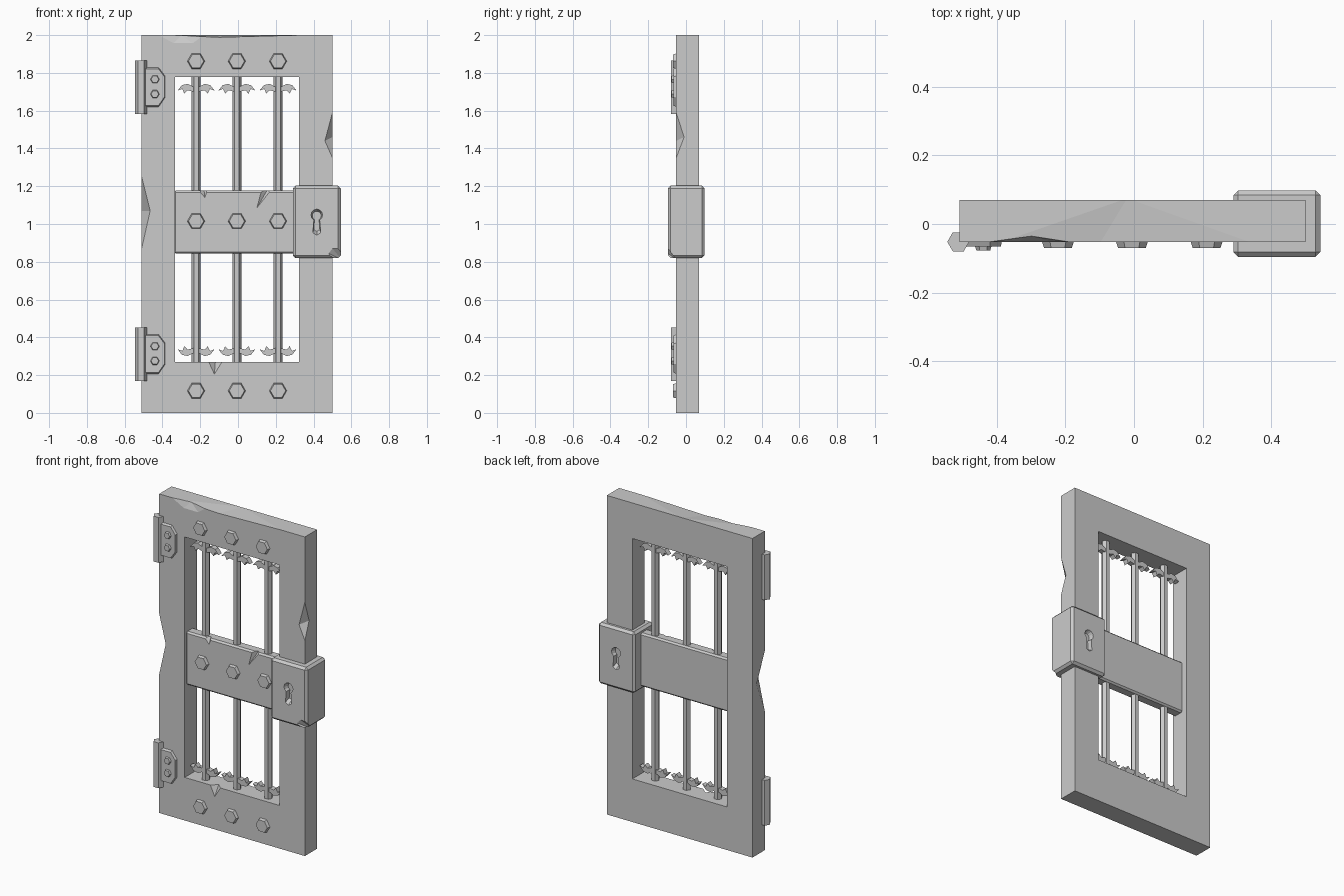
import bpy, bmesh
from math import sin, cos, pi
from mathutils import Vector

if "Cube" in bpy.data.objects:
    bpy.data.objects.remove(bpy.data.objects["Cube"])

FRONT, BACK = -0.052, 0.07


def add(name, bm):
    bmesh.ops.recalc_face_normals(bm, faces=bm.faces)
    me = bpy.data.meshes.new(name)
    bm.to_mesh(me)
    bm.free()
    ob = bpy.data.objects.new(name, me)
    bpy.context.collection.objects.link(ob)
    return ob


def prism(name, pts, y0, y1, taper=1.0):
    """Extrude an (x, z) outline from y0 to y1, scaling the y1 end."""
    bm = bmesh.new()
    n = len(pts)
    cx, cz = sum(p[0] for p in pts) / n, sum(p[1] for p in pts) / n
    a = [bm.verts.new((x, y0, z)) for x, z in pts]
    b = [bm.verts.new((cx + (x - cx) * taper, y1, cz + (z - cz) * taper)) for x, z in pts]
    bm.faces.new(a)
    bm.faces.new(b[::-1])
    for i in range(n):
        j = (i + 1) % n
        bm.faces.new((a[i], b[i], b[j], a[j]))
    return add(name, bm)


def rect(x0, x1, z0, z1):
    return [(x0, z0), (x1, z0), (x1, z1), (x0, z1)]


def ngon(x, z, r, n=6):
    return [(x + r * cos(2 * pi * i / n), z + r * sin(2 * pi * i / n)) for i in range(n)]


def rod(name, x, y, z0, z1, r, n=6):
    bm = bmesh.new()
    bmesh.ops.create_cone(bm, cap_ends=True, segments=n, radius1=r, radius2=r, depth=z1 - z0)
    ob = add(name, bm)
    bm = bmesh.new()
    bm.from_mesh(ob.data)
    ring = sorted(ngon(0, 0, r, n))
    rings = {}
    for v in bm.verts:          # put a corner on the x axis
        k = min(range(n), key=lambda i: (Vector(ngon(0, 0, r, n)[i]) - Vector((v.co.y, v.co.x))).length)
        p = ngon(0, 0, r, n)[k]
        v.co = (p[0] + x, p[1] + y, v.co.z + (z0 + z1) / 2)
    bmesh.ops.recalc_face_normals(bm, faces=bm.faces)
    bm.to_mesh(ob.data)
    bm.free()
    return ob


def bake(ob):
    dg = bpy.context.evaluated_depsgraph_get()
    me = bpy.data.meshes.new_from_object(ob.evaluated_get(dg))
    ob.modifiers.clear()
    ob.data = me


def bevel(ob, w):
    m = ob.modifiers.new("bevel", 'BEVEL')
    m.width, m.segments = w, 1
    bake(ob)


def cut(ob, cutter):
    m = ob.modifiers.new("cut", 'BOOLEAN')
    m.operation, m.solver, m.object = 'DIFFERENCE', 'EXACT', cutter
    bake(ob)
    bpy.data.objects.remove(cutter)


def chip(ob, pts):
    """Knock a convex chip out of a part."""
    bm = bmesh.new()
    bmesh.ops.convex_hull(bm, input=[bm.verts.new(p) for p in pts])
    cut(ob, add("chip", bm))


# door frame with opening and battle damage
frame = prism("door_frame", rect(-0.51, 0.5, 0, 2), FRONT, BACK)
cut(frame, prism("opening", rect(-0.333, 0.323, 0.27, 1.777), -0.3, 0.3))
chip(frame, [(0.5, FRONT, 1.59), (0.5, FRONT, 1.35), (0.46, FRONT, 1.44),
             (0.5, -0.01, 1.46), (0.55, -0.1, 1.45)])
chip(frame, [(-0.51, FRONT, 1.25), (-0.51, FRONT, 0.87), (-0.465, FRONT, 1.07),
             (-0.51, 0.03, 1.07), (-0.56, -0.1, 1.07)])
chip(frame, [(-0.42, FRONT, 2), (-0.18, FRONT, 2), (-0.34, FRONT, 1.957), (-0.24, FRONT, 1.957),
             (-0.3, -0.035, 2), (-0.3, -0.1, 2.04)])
chip(frame, [(-0.155, FRONT, 0.27), (-0.085, FRONT, 0.27), (-0.125, FRONT, 0.205),
             (-0.12, -0.02, 0.27), (-0.12, -0.09, 0.31)])
chip(frame, [(-0.4, FRONT - 0.005, 2), (0.35, FRONT - 0.005, 2), (-0.02, BACK + 0.005, 2),
             (-0.1, FRONT - 0.005, 1.988), (-0.1, 0, 2.05)])

# cross plate
plate = prism("cross_plate", rect(-0.34, 0.335, 0.843, 1.178), -0.036, 0.032)
bevel(plate, 0.01)
chip(plate, [(-0.215, -0.036, 1.185), (-0.16, -0.036, 1.185), (-0.175, -0.036, 1.14),
             (-0.18, -0.01, 1.18), (-0.18, -0.07, 1.2)])
chip(plate, [(0.125, -0.036, 1.18), (0.175, -0.036, 1.18), (0.1, -0.036, 1.085),
             (0.155, -0.015, 1.18), (0.15, -0.07, 1.2)])

# bars with barbed ends
barb = [(0.012, 1.725), (0.045, 1.742), (0.075, 1.735), (0.098, 1.706),
        (0.073, 1.715), (0.062, 1.69), (0.045, 1.708), (0.012, 1.7)]
for bx in (-0.222, -0.006, 0.212):
    rod("bar", bx, 0, 0.26, 1.785, 0.024)
    for s in (-1, 1):
        prism("barb_top", [(bx + s * x, z) for x, z in barb], -0.016, 0.016)
        prism("barb_bottom", [(bx + s * x, 2.043 - z) for x, z in barb], -0.016, 0.016)
    # hex bolts
    for bz, by in ((1.862, FRONT), (1.015, -0.036), (0.117, FRONT)):
        prism("bolt", ngon(bx, bz, 0.048), by + 0.005, by - 0.018, 0.84)

# lock case with keyholes on both sides
lock = prism("lock_case", rect(0.29, 0.544, 0.82, 1.203), -0.096, 0.098)
bevel(lock, 0.014)
chip(lock, [(0.49, -0.1, 0.81), (0.55, -0.1, 0.875), (0.48, -0.096, 0.845), (0.5, -0.096, 0.87),
            (0.55, -0.05, 0.81), (0.58, -0.12, 0.79)])
hole = [(0.417 + 0.034 * sin(a * pi / 6), 1.05 + 0.034 * cos(a * pi / 6)) for a in range(-5, 6)]
hole += [(0.44, 0.945), (0.417, 0.932), (0.394, 0.945)]
cut(lock, prism("keyhole_front", hole, -0.11, -0.065, 0.7))
cut(lock, prism("keyhole_back", hole, 0.11, 0.067, 0.7))

# hinges: knuckle, leaf and two small bolts
for hz in (1.724, 0.311):
    rod("hinge_knuckle", -0.513, -0.052, hz - 0.142, hz + 0.142, 0.032)
    leaf = [(-0.5, -0.106), (-0.42, -0.106), (-0.385, -0.055), (-0.385, 0.06), (-0.42, 0.106), (-0.5, 0.106)]
    prism("hinge_leaf", [(x, z + hz) for x, z in leaf], FRONT + 0.004, FRONT - 0.014, 0.92)
    for dz in (-0.036, 0.042):
        prism("hinge_bolt", ngon(-0.44, hz + dz, 0.025), FRONT - 0.01, FRONT - 0.026, 0.8)
